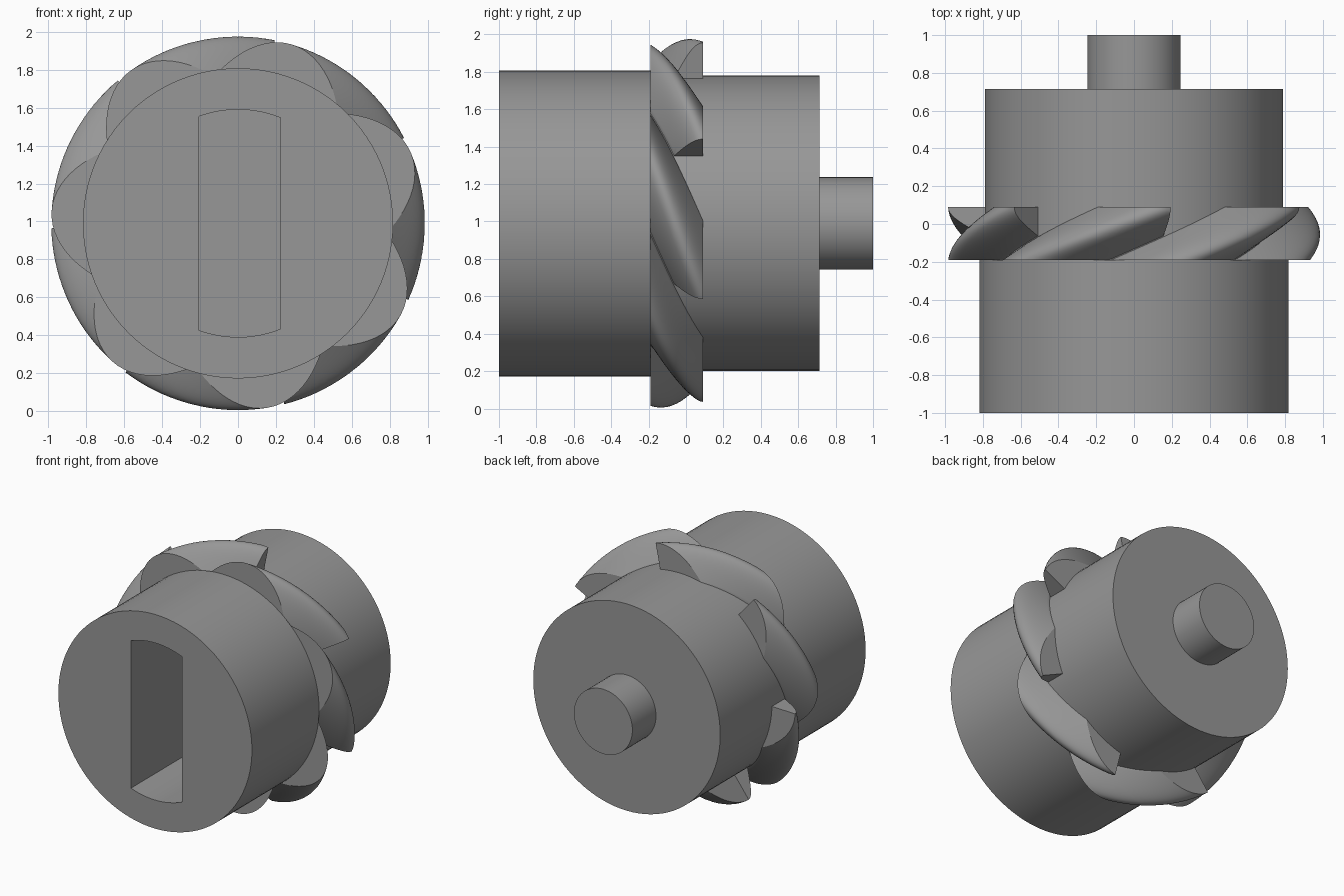
import bpy, bmesh, math

if "Cube" in bpy.data.objects:
    bpy.data.objects.remove(bpy.data.objects["Cube"])

CZ = 0.99                      # height of the main axis
Y0, Y1 = -0.19, 0.09           # front and back of the blade ring
BLADES = 7
HALF = 180 / BLADES            # half the pitch in degrees
TWIST = 165                    # helix rate, degrees per unit of length
ROOT, TIP, INNER = 0.785, 0.985, 0.7

steel = bpy.data.materials.new("grey_metal")
steel.diffuse_color = (0.31, 0.31, 0.31, 1)
steel.use_nodes = True
steel.node_tree.nodes["Principled BSDF"].inputs["Base Color"].default_value = steel.diffuse_color


def add_object(name, bm):
    bmesh.ops.recalc_face_normals(bm, faces=bm.faces)
    mesh = bpy.data.meshes.new(name)
    bm.to_mesh(mesh)
    bm.free()
    ob = bpy.data.objects.new(name, mesh)
    bpy.context.collection.objects.link(ob)
    mesh.materials.append(steel)
    return ob


def smooth(ob, angle=30):
    bpy.ops.object.select_all(action='DESELECT')
    ob.select_set(True)
    bpy.context.view_layer.objects.active = ob
    bpy.ops.object.shade_smooth_by_angle(angle=math.radians(angle))


def prism(name, outline, ya, yb):
    """Extrude an x,z outline along y."""
    bm = bmesh.new()
    a = [bm.verts.new((x, ya, z)) for x, z in outline]
    b = [bm.verts.new((x, yb, z)) for x, z in outline]
    bm.faces.new(a)
    bm.faces.new(b)
    n = len(a)
    for i in range(n):
        j = (i + 1) % n
        bm.faces.new((a[i], a[j], b[j], b[i]))
    return add_object(name, bm)


def circle(r, n=96):
    return [(r * math.cos(2 * math.pi * i / n), CZ + r * math.sin(2 * math.pi * i / n))
            for i in range(n)]


# Stepped body along the axis
front_drum = prism("front_drum", circle(0.818), -1.0, Y0)
rear_drum = prism("rear_drum", circle(0.79), Y0, 0.715)
rear_pin = prism("rear_pin", circle(0.247, 64), 0.715, 1.0)

# Slot with rounded ends, sunk into the front drum
xs = [-0.205 + 0.43 * i / 12 for i in range(13)]
slot = [(x, CZ + math.sqrt(0.36 - x * x)) for x in xs]
slot += [(x, CZ - math.sqrt(0.36 - x * x)) for x in reversed(xs)]
cutter = prism("slot_cutter", slot, -1.2, -0.25)
cutter.hide_render = True
cut = front_drum.modifiers.new("slot", 'BOOLEAN')
cut.operation = 'DIFFERENCE'
cut.solver = 'EXACT'
cut.object = cutter
bpy.context.view_layer.objects.active = front_drum
bpy.ops.object.modifier_apply(modifier="slot")
bpy.data.objects.remove(cutter, do_unlink=True)


def crest(u):
    """Rounded tooth height across its width, u from -1 to 1."""
    return 0.75 * (1 - u * u) + 0.25 * (1 + math.cos(math.pi * u)) / 2


def blade(index):
    """Helical tooth, cut off by a radial end face where its crest meets the back."""
    bm = bmesh.new()
    base = 22 + index * 2 * HALF
    drop = TWIST * (Y1 - Y0)
    y_cut = Y1 - HALF / TWIST              # where the end face begins
    rows = [Y0 + (y_cut - Y0) * i / 8 for i in range(8)]
    rows += [y_cut + (Y1 - y_cut) * i / 10 for i in range(11)]
    cols = 24
    outer, inner = [], []
    for y in rows:
        mid = base - TWIST * (y - Y0)
        lo = max(-1, (base - drop - mid) / HALF)
        ro, ri = [], []
        for k in range(cols + 1):
            u = lo + (1 - lo) * k / cols
            t = math.radians(mid + u * HALF)
            for r, row in ((ROOT + (TIP - ROOT) * crest(u), ro), (INNER, ri)):
                row.append(bm.verts.new((r * math.cos(t), y, CZ + r * math.sin(t))))
        outer.append(ro)
        inner.append(ri)
    n = len(rows) - 1
    for g in (outer, inner):
        for i in range(n):
            for k in range(cols):
                bm.faces.new((g[i][k], g[i][k + 1], g[i + 1][k + 1], g[i + 1][k]))
    for i in (0, n):                       # flat front and back
        for k in range(cols):
            bm.faces.new((outer[i][k], outer[i][k + 1], inner[i][k + 1], inner[i][k]))
    for k in (0, cols):                    # end face and root edge
        for i in range(n):
            bm.faces.new((outer[i][k], outer[i + 1][k], inner[i + 1][k], inner[i][k]))
    return add_object("blade_%d" % (index + 1), bm)


# Ring of helical blades
parts = [front_drum, rear_drum, rear_pin] + [blade(i) for i in range(BLADES)]
for part in parts:
    smooth(part)
